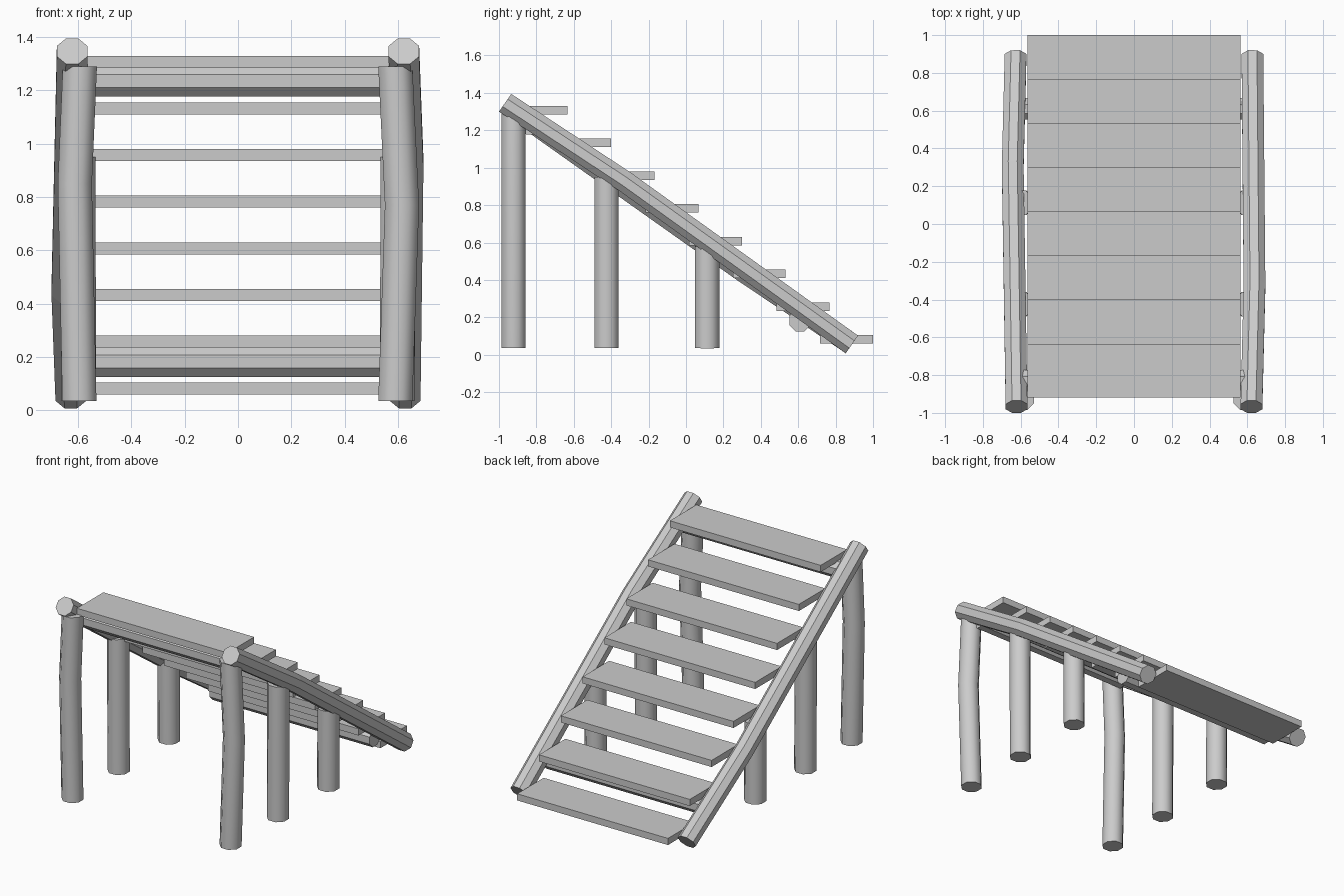
import bpy, bmesh, math
from mathutils import Vector

if "Cube" in bpy.data.objects:
    bpy.data.objects.remove(bpy.data.objects["Cube"])


def log(name, path, width, smooth=False, up=Vector((1, 0, 0)), sides=8):
    """Rough octagonal log of a given width swept along a path of points."""
    pts = [Vector(p) for p in path]
    axis = (pts[-1] - pts[0]).normalized()
    u = (up - axis * up.dot(axis)).normalized()
    v = axis.cross(u)
    r = width / 2 / math.cos(math.pi / sides)
    bm = bmesh.new()
    rings = []
    for p in pts:
        ring = []
        for i in range(sides):
            a = 2 * math.pi * (i + 0.5) / sides
            ring.append(bm.verts.new(p + u * r * math.cos(a) + v * r * math.sin(a)))
        rings.append(ring)
    for a, b in zip(rings, rings[1:]):
        for i in range(sides):
            j = (i + 1) % sides
            bm.faces.new((a[i], a[j], b[j], b[i]))
    bm.faces.new(rings[0][::-1])
    bm.faces.new(rings[-1])
    bmesh.ops.recalc_face_normals(bm, faces=bm.faces)
    me = bpy.data.meshes.new(name)
    bm.to_mesh(me)
    bm.free()
    ob = bpy.data.objects.new(name, me)
    bpy.context.collection.objects.link(ob)
    if smooth:
        bpy.ops.object.select_all(action='DESELECT')
        ob.select_set(True)
        bpy.context.view_layer.objects.active = ob
        bpy.ops.object.shade_smooth_by_angle(angle=math.radians(50))
    return ob


def box(name, center, size):
    bpy.ops.mesh.primitive_cube_add(size=1, location=center)
    ob = bpy.context.object
    ob.name = name
    ob.scale = size


# Stair treads
for i in range(8):
    box(f"tread_{i + 1}", (0, 0.8585 - 0.2335 * i, 0.0825 + 0.175 * i), (1.13, 0.283, 0.045))

# Slightly bent side rails
log("right_rail", [(0.622, -0.967, 1.347), (0.638, -0.33, 0.928), (0.627, 0.887, 0.055)], 0.115)
log("left_rail", [(-0.622, -0.967, 1.347), (-0.642, 0.30, 0.450), (-0.627, 0.887, 0.055)], 0.115)

# Tall bent legs at the top end
log("left_tall_leg", [(-0.595, -0.922, 0.035), (-0.612, -0.922, 0.85), (-0.593, -0.922, 1.29)], 0.128, True)
log("right_tall_leg", [(0.590, -0.922, 0.035), (0.615, -0.922, 0.77), (0.590, -0.922, 1.29)], 0.128, True)

# Straight shorter legs
for side, s in (("left", -1), ("right", 1)):
    for part, y, top in (("middle", -0.425, 0.95), ("short", 0.113, 0.58)):
        log(f"{side}_{part}_leg", [(s * 0.597, y, 0.035), (s * 0.600, y, top)], 0.13, True)

# Cross bars under the top and bottom treads
for name, y, z in (("top_cross_bar", -0.83, 1.235), ("bottom_cross_bar", 0.61, 0.183)):
    log(name, [(-0.60, y, z), (0.60, y, z)], 0.115, up=Vector((0, 0, 1)))
